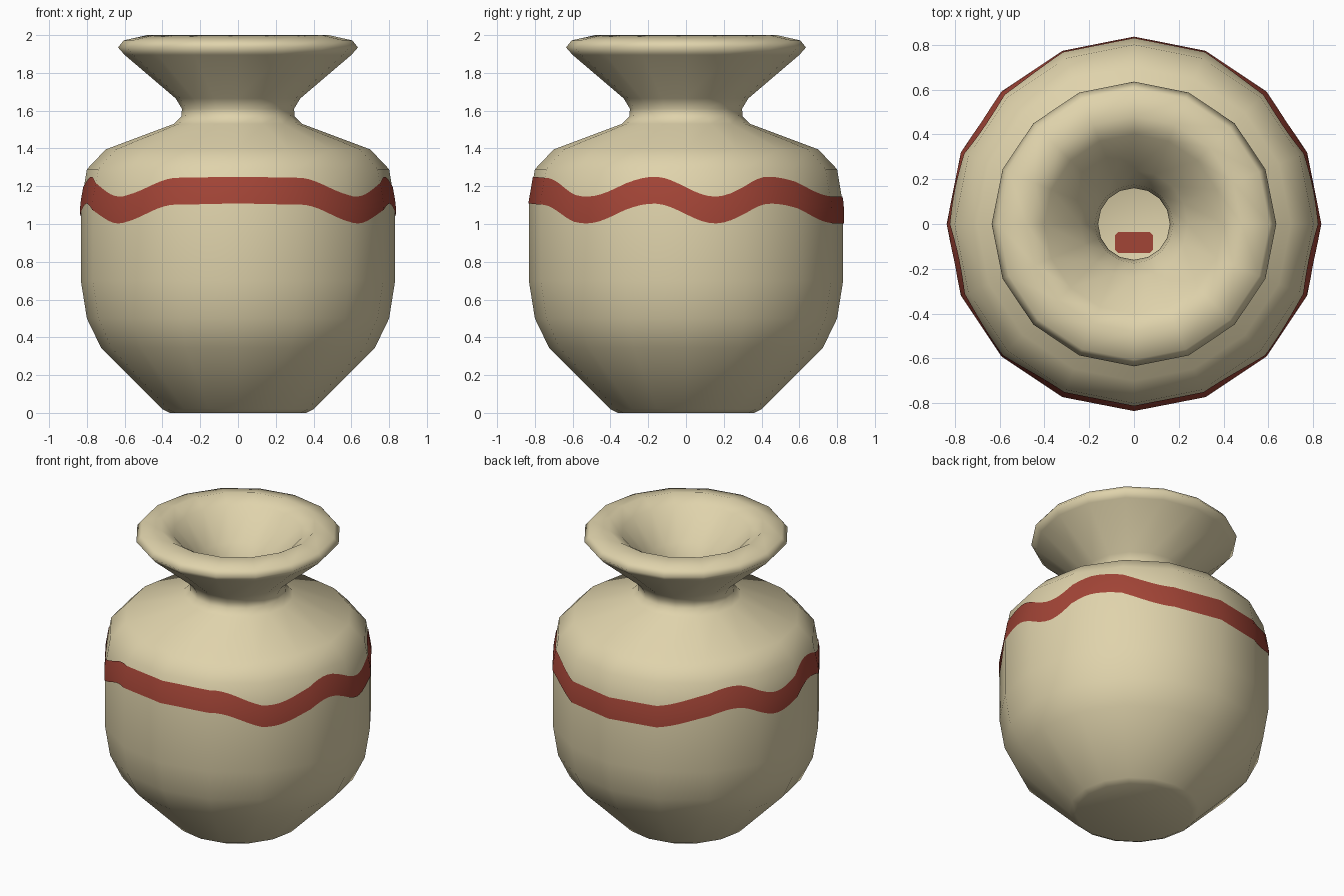
import bpy, bmesh, math
from mathutils import Vector

if "Cube" in bpy.data.objects:
    bpy.data.objects.remove(bpy.data.objects["Cube"])

SIDES = 16
STEP = 2 * math.pi / SIDES


def material(name, rgb):
    m = bpy.data.materials.new(name)
    m.diffuse_color = (*rgb, 1)
    m.use_nodes = True
    m.node_tree.nodes["Principled BSDF"].inputs["Base Color"].default_value = m.diffuse_color
    return m


CLAY = material("pale clay", (0.74, 0.65, 0.41))
RED = material("brick red paint", (0.36, 0.058, 0.037))

# Outer profile from foot to rim, then the inner wall down to the floor (radius, height)
OUTER = [(0.36, 0.0), (0.40, 0.02), (0.725, 0.345), (0.80, 0.50), (0.832, 0.70),
         (0.832, 1.10), (0.80, 1.29), (0.70, 1.395), (0.34, 1.53), (0.30, 1.57),
         (0.297, 1.61), (0.33, 1.665), (0.60, 1.895), (0.635, 1.935), (0.605, 1.972), (0.48, 2.0)]
INNER = [(0.40, 1.95), (0.24, 1.77), (0.175, 1.67), (0.16, 1.59), (0.18, 1.50),
         (0.28, 1.42), (0.60, 1.28), (0.68, 1.19), (0.70, 1.08), (0.70, 0.72),
         (0.67, 0.53), (0.60, 0.41), (0.33, 0.13)]


def finish(name, bm, mat):
    mesh = bpy.data.meshes.new(name)
    for f in bm.faces:
        f.smooth = True
    bm.to_mesh(mesh)
    bm.free()
    mesh.materials.append(mat)
    ob = bpy.data.objects.new(name, mesh)
    bpy.context.collection.objects.link(ob)
    return ob


def bridge(bm, a, b):
    n = len(a)
    for i in range(n):
        j = (i + 1) % n
        bm.faces.new((a[i], a[j], b[j], b[i]))


# Vase body: one closed, turned wall with thickness
bm = bmesh.new()
rings = [[bm.verts.new((r * math.cos(i * STEP), r * math.sin(i * STEP), z)) for i in range(SIDES)]
         for r, z in OUTER + INNER]
for a, b in zip(rings, rings[1:]):
    bridge(bm, a, b)
bm.faces.new(rings[0][::-1])
bm.faces.new(rings[-1])
finish("vase_body", bm, CLAY)


# Wavy painted band: hugs the faceted wall
def wall_radius(z, ang):
    for (r0, z0), (r1, z1) in zip(OUTER, OUTER[1:]):
        if z0 <= z <= z1:
            r = r0 + (r1 - r0) * (z - z0) / (z1 - z0)
            break
    return r * math.cos(STEP / 2) / math.cos(ang % STEP - STEP / 2)


# Crests and troughs: (degrees away from the front, height of lower edge)
WAVE = [(0, 1.108), (23, 1.103), (50, 1.003), (78, 1.108), (101, 1.003),
        (123, 1.108), (160, 1.003), (180, 1.003)]


def wave_height(deg):
    for (d0, h0), (d1, h1) in zip(WAVE, WAVE[1:]):
        if deg <= d1:
            t = (deg - d0) / (d1 - d0)
            return h0 + (h1 - h0) * (1 - math.cos(math.pi * t)) / 2
    return WAVE[-1][1]


COLS, ROWS, BAND = 128, 4, 0.142
bm = bmesh.new()
rows = []
for k in range(ROWS + 1):
    ring = []
    for i in range(COLS):
        ang = 2 * math.pi * i / COLS
        off = abs((math.degrees(ang) + 90 + 180) % 360 - 180)
        z = wave_height(min(off, 180)) + BAND * k / ROWS
        r = wall_radius(z, ang) + 0.004
        ring.append(bm.verts.new((r * math.cos(ang), r * math.sin(ang), z)))
    rows.append(ring)
for a, b in zip(rows, rows[1:]):
    bridge(bm, a, b)
band = finish("painted_band", bm, RED)
# round normals so the band shades like the smooth wall
normals = []
for v in band.data.vertices:
    tilt = max(0.0, min(0.35, (v.co.z - 0.95) * 1.1))
    normals.append(Vector((v.co.x, v.co.y, 0)).normalized() + Vector((0, 0, tilt)))
band.data.normals_split_custom_set_from_vertices([n.normalized() for n in normals])

# Small painted patch on the inside floor
bm = bmesh.new()
x, y0, y1, c, z = 0.085, -0.13, -0.035, 0.015, 0.134
pts = [(-x + c, y0), (x - c, y0), (x, y0 + c), (x, y1 - c), (x - c, y1),
       (-x + c, y1), (-x, y1 - c), (-x, y0 + c)]
bm.faces.new([bm.verts.new((px, py, z)) for px, py in pts])
finish("floor_patch", bm, RED)
